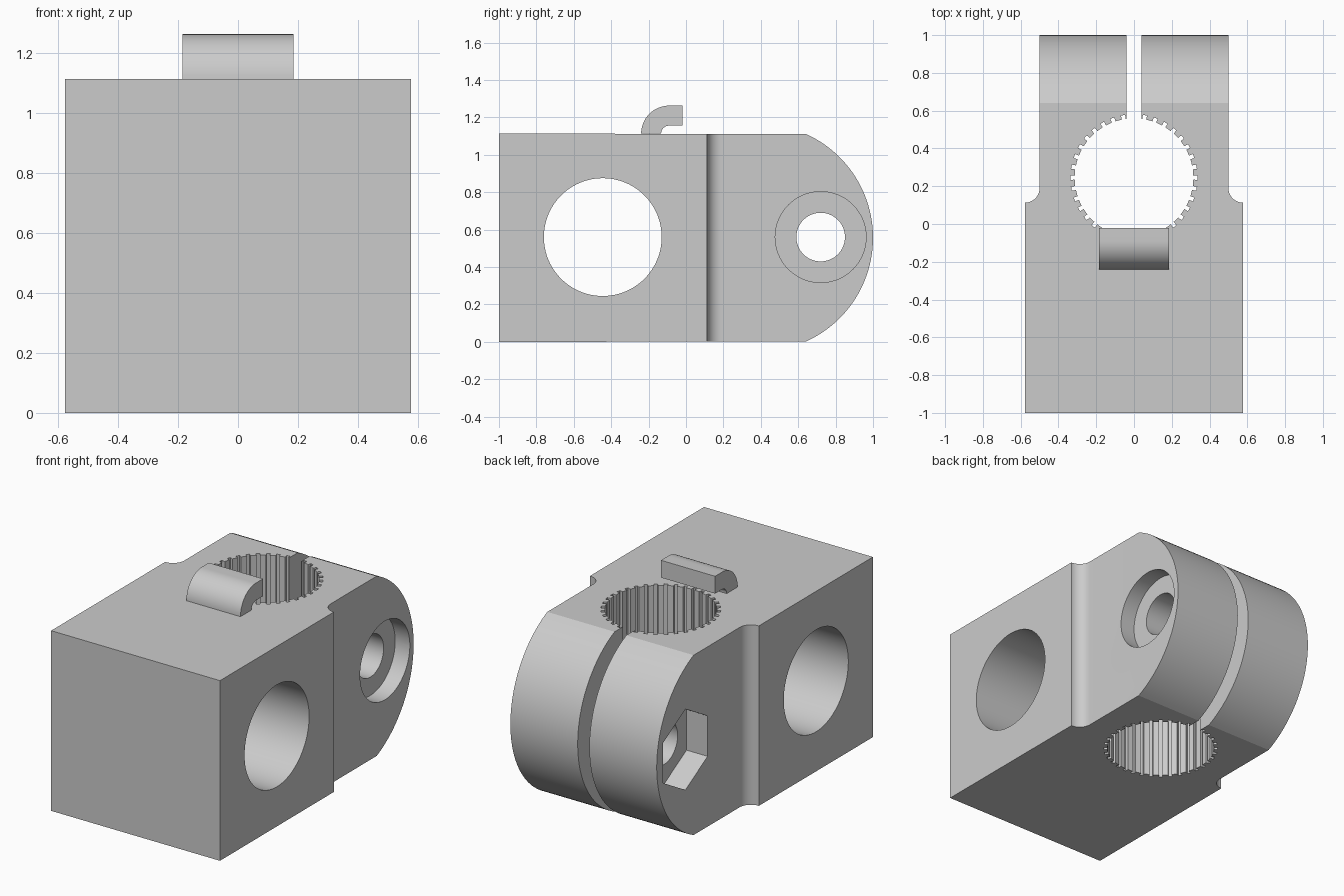
import bpy, bmesh
from math import sin, cos, pi, radians, atan2
from mathutils import Vector

old = bpy.data.objects.get("Cube")
if old:
    bpy.data.objects.remove(old, do_unlink=True)

# Single grey finish
grey = bpy.data.materials.new("plain grey")
grey.use_nodes = True
colour = (0.6, 0.6, 0.6, 1)
grey.diffuse_color = colour
grey.node_tree.nodes["Principled BSDF"].inputs["Base Color"].default_value = colour

H = 1.113          # block height
MID = H / 2


def arc(cx, cy, r, a0, a1, n):
    """Points along an arc, angles in degrees."""
    return [(cx + r * cos(radians(a0 + (a1 - a0) * i / n)),
             cy + r * sin(radians(a0 + (a1 - a0) * i / n))) for i in range(n + 1)]


def ring(cx, cy, r, n, start=0):
    return arc(cx, cy, r, start, start + 360, n)[:-1]


def prism(name, outline, lo, hi, axis):
    """Extrude an outline: (x, y) along z, or (y, z) along x."""
    bm = bmesh.new()
    place = (lambda a, b, t: (a, b, t)) if axis == "z" else (lambda a, b, t: (t, a, b))
    face = bm.faces.new([bm.verts.new(place(a, b, lo)) for a, b in outline])
    new = bmesh.ops.extrude_face_region(bm, geom=[face])["geom"]
    verts = [v for v in new if isinstance(v, bmesh.types.BMVert)]
    bmesh.ops.translate(bm, verts=verts, vec=Vector(place(0, 0, hi - lo)))
    bmesh.ops.recalc_face_normals(bm, faces=bm.faces)
    mesh = bpy.data.meshes.new(name)
    bm.to_mesh(mesh)
    bm.free()
    mesh.materials.append(grey)
    obj = bpy.data.objects.new(name, mesh)
    bpy.context.collection.objects.link(obj)
    return obj


def carve(target, cutter, operation="DIFFERENCE"):
    """Apply a boolean, then discard the cutter."""
    cutter.hide_render = True
    mod = target.modifiers.new("carve", "BOOLEAN")
    mod.operation, mod.object, mod.solver = operation, cutter, "EXACT"
    bpy.context.view_layer.objects.active = target
    bpy.ops.object.modifier_apply(modifier=mod.name)
    bpy.data.objects.remove(cutter, do_unlink=True)


def smooth(obj):
    bpy.ops.object.select_all(action="DESELECT")
    obj.select_set(True)
    bpy.context.view_layer.objects.active = obj
    bpy.ops.object.shade_smooth_by_angle(angle=radians(25))


# Clamp block: stepped plan with concave fillets, mirrored left to right
half = [(0.577, -1)] + arc(0.577, 0.19, 0.077, 270, 180, 12) + [(0.5, 1.1)]
plan = half + [(-x, y) for x, y in reversed(half)]
block = prism("clamp_block", plan, 0, H, "z")

# Rounded back end
R = 0.608
sweep = atan2(MID, 0.64 - (1 - R)) * 180 / pi
side = [(-1.1, 0)] + arc(1 - R, MID, R, -sweep, sweep, 48) + [(-1.1, H)]
carve(block, prism("rounded_end", side, -1, 1, "x"), "INTERSECT")

# Splined vertical bore with narrow grooves
spline = []
count, inner, outer, w = 36, 0.314, 0.336, 1.9
for i in range(count):
    a = i * 360 / count
    for r, da in ((inner, -w), (outer, -w), (outer, w), (inner, w), (inner, 5)):
        t = radians(a + da)
        spline.append((r * cos(t), 0.245 + r * sin(t)))
carve(block, prism("spline_cutter", spline, -0.2, H + 0.2, "z"))

# Clamping slot through the back
slot = [(-0.04, 0.3), (0.04, 0.3), (0.04, 1.2), (-0.04, 1.2)]
carve(block, prism("slot_cutter", slot, -0.2, H + 0.2, "z"))

# Cross bore, bolt hole, counterbore on the left, hex nut pocket on the right
carve(block, prism("bore_cutter", ring(-0.445, 0.56, 0.315, 96), -1, 1, "x"))
carve(block, prism("bolt_cutter", ring(0.72, 0.56, 0.13, 64), -1, 1, "x"))
carve(block, prism("counterbore_cutter", ring(0.72, 0.56, 0.243, 80), 0.4, 1, "x"))
carve(block, prism("nut_cutter", ring(0.72, 0.56, 0.25, 6, 30), -1, -0.356, "x"))
smooth(block)

# Curved hook tab on the top
hook = (arc(-0.09, H, 0.15, 180, 90, 20) + [(-0.02, H + 0.15), (-0.02, H + 0.043)]
        + arc(-0.09, H, 0.043, 90, 180, 12))
smooth(prism("hook_tab", hook, -0.185, 0.185, "x"))
